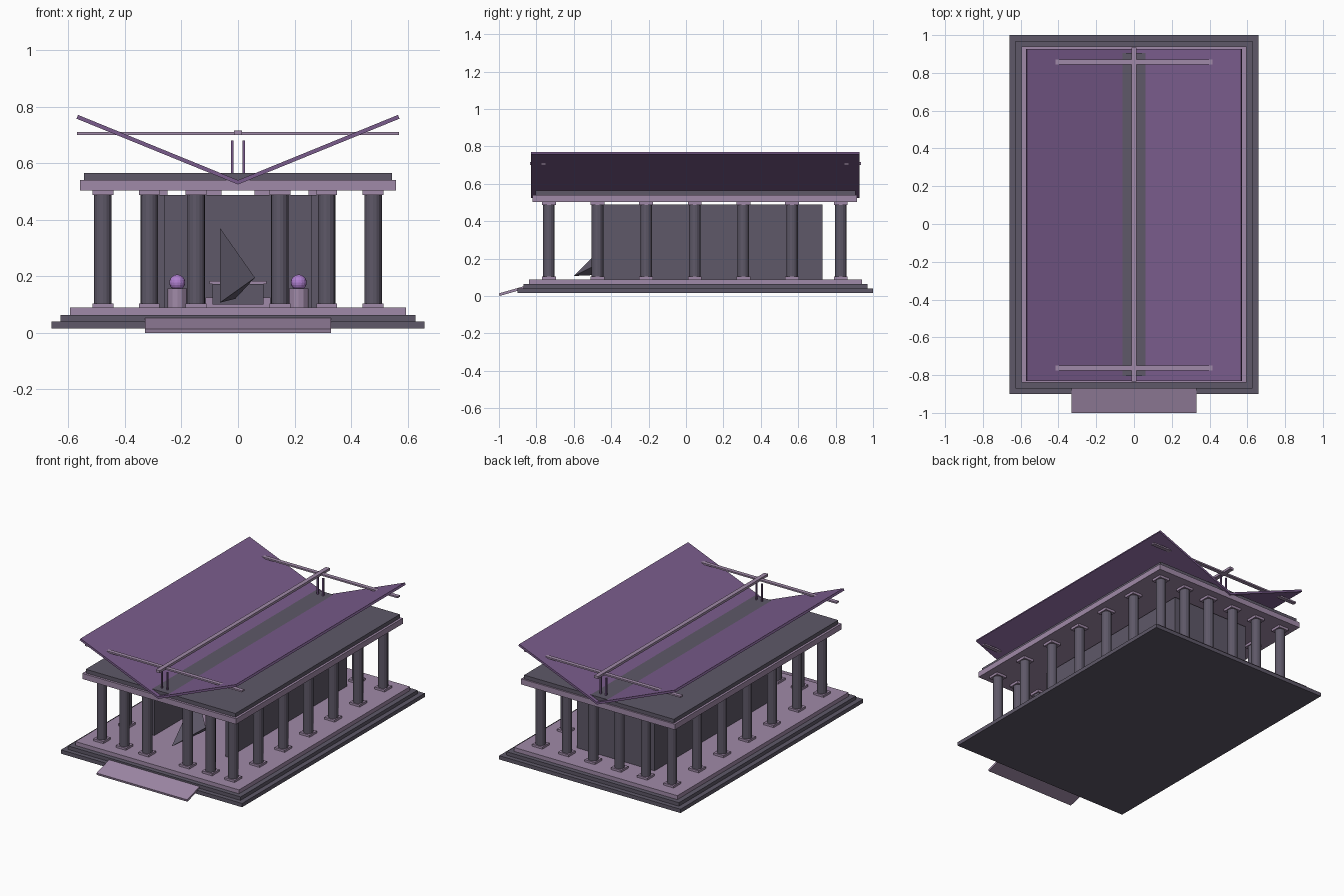
import bpy, bmesh, math
from mathutils import Vector

if "Cube" in bpy.data.objects:
    bpy.data.objects.remove(bpy.data.objects["Cube"])


def mat(name, rgb):
    m = bpy.data.materials.new(name)
    m.diffuse_color = (*rgb, 1)
    m.use_nodes = True
    m.node_tree.nodes["Principled BSDF"].inputs["Base Color"].default_value = m.diffuse_color
    return m


DARK = mat("dark stone", (0.112, 0.098, 0.138))
LIGHT = mat("pale mauve stone", (0.352, 0.254, 0.392))
ROOF = mat("purple roof", (0.195, 0.107, 0.262))
ORB = mat("bright violet", (0.434, 0.216, 0.631))


def finish(name, bm, m):
    bmesh.ops.recalc_face_normals(bm, faces=bm.faces)
    me = bpy.data.meshes.new(name)
    bm.to_mesh(me)
    bm.free()
    me.materials.append(m)
    ob = bpy.data.objects.new(name, me)
    bpy.context.collection.objects.link(ob)
    return ob


def box(name, x0, x1, y0, y1, z0, z1, m):
    bm = bmesh.new()
    bmesh.ops.create_cube(bm, size=1)
    for v in bm.verts:
        v.co = Vector((x0 + (v.co.x + .5) * (x1 - x0),
                       y0 + (v.co.y + .5) * (y1 - y0),
                       z0 + (v.co.z + .5) * (z1 - z0)))
    return finish(name, bm, m)


def cylinder(name, x, y, z0, z1, r, m, sides=16):
    bm = bmesh.new()
    bmesh.ops.create_cone(bm, cap_ends=True, segments=sides, radius1=r, radius2=r, depth=z1 - z0)
    bmesh.ops.translate(bm, verts=bm.verts, vec=(x, y, (z0 + z1) / 2))
    return finish(name, bm, m)


def prism(name, pts, offset, m):
    # extrude a closed 3D outline along an offset
    bm = bmesh.new()
    f = bm.faces.new([bm.verts.new(p) for p in pts])
    g = bmesh.ops.extrude_face_region(bm, geom=[f])["geom"]
    bmesh.ops.translate(bm, verts=[v for v in g if isinstance(v, bmesh.types.BMVert)], vec=offset)
    return finish(name, bm, m)


# Stepped base
box("base_step_lower", -.66, .66, -.90, 1.0, .015, .04, DARK)
box("base_step_middle", -.628, .628, -.87, .97, .04, .063, DARK)
box("base_step_top", -.595, .595, -.84, .94, .063, .089, LIGHT)

# Entrance ramp
prism("entrance_ramp", [(-.33, -.997, 0), (-.33, -1, .014), (-.33, -.868, .052), (-.33, -.865, .038)],
      (.66, 0, 0), LIGHT)

# Columns: uneven front row, even back row, side rows
Y0, Y1, SX = -.733, .827, .478
spots = [(x, Y0) for x in (-SX, -.314, -.148, .148, .314, SX)]
spots += [(-SX + i * SX * 2 / 5, Y1) for i in range(6)]
spots += [(s * SX, Y0 + i * (Y1 - Y0) / 6) for s in (-1, 1) for i in range(1, 6)]
for x, y in spots:
    box("column_foot", x - .037, x + .037, y - .037, y + .037, .089, .103, LIGHT)
    cylinder("column_shaft", x, y, .103, .487, .031, DARK)
    box("column_capital", x - .037, x + .037, y - .037, y + .037, .487, .503, LIGHT)

# Inner chamber, open at the front
for s in (-1, 1):
    a, b = sorted((s * .283, s * .258))
    box("chamber_side_wall", a, b, -.5, .73, .089, .488, DARK)
box("chamber_back_wall", -.258, .258, .705, .73, .089, .488, DARK)

# Altar
box("altar_plinth", -.115, .115, .03, .25, .089, .125, LIGHT)
box("altar_block", -.09, .09, .02, .22, .1, .172, DARK)
box("altar_top", -.1, .1, .03, .23, .172, .183, LIGHT)

# Orbs on pedestals
for s in (-1, 1):
    cylinder("orb_pedestal", s * .215, -.2, .089, .157, .035, LIGHT, 12)
    bm = bmesh.new()
    bmesh.ops.create_uvsphere(bm, u_segments=16, v_segments=10, radius=.028)
    bmesh.ops.translate(bm, verts=bm.verts, vec=(s * .215, -.2, .178))
    finish("orb", bm, ORB)

# Fallen stone shard
bm = bmesh.new()
for p in ((-.063, -.6, .107), (-.063, -.34, .37), (.06, -.42, .195), (-.01, -.32, .12)):
    bm.verts.new(p)
bmesh.ops.convex_hull(bm, input=bm.verts)
finish("stone_shard", bm, DARK)

# Slabs over the columns
box("lintel_slab", -.56, .56, -.82, .915, .503, .54, LIGHT)
box("ceiling_slab", -.545, .545, -.805, .905, .54, .565, DARK)

# Inverted V roof
for s in (-1, 1):
    prism("roof_wing", [(0, -.83, .525), (0, -.83, .54), (s * .566, -.83, .771), (s * .572, -.83, .758)],
          (0, 1.757, 0), ROOF)

# Beams and small posts above the roof
box("ridge_beam", -.014, .014, -.835, .935, .7, .716, LIGHT)
for y in (-.762, .858):
    box("cross_bar", -.57, .57, y - .013, y + .013, .7, .71, LIGHT)
    for x in (-.02, .02):
        box("ridge_post", x - .0045, x + .0045, y - .0045, y + .0045, .535, .68, ROOF)
